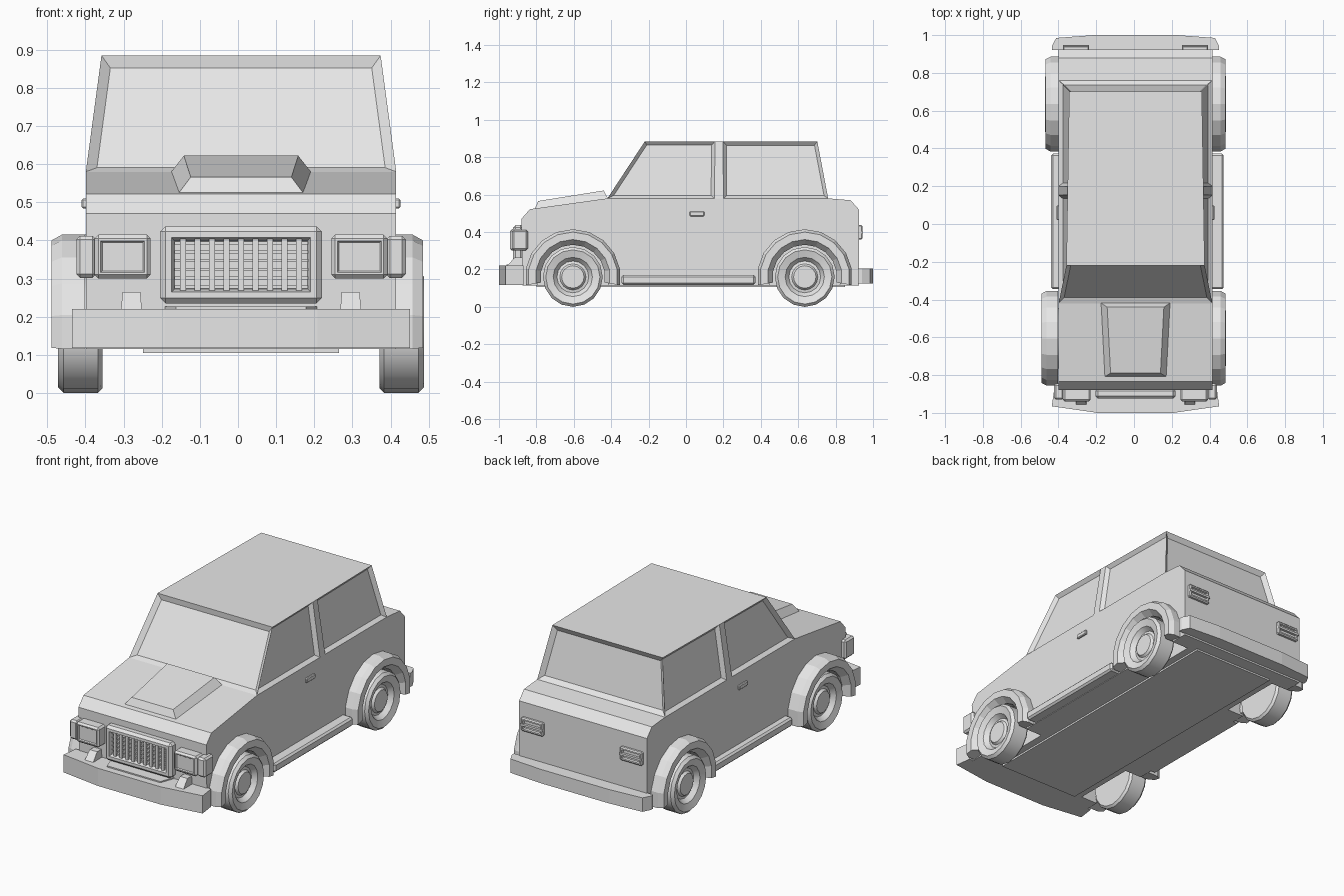
import bpy, bmesh, math
from mathutils import Vector

old = bpy.data.objects.get("Cube")
if old:
    bpy.data.objects.remove(old, do_unlink=True)

CX = 0.008          # centre line of the car
AXLES = {"front": -0.605, "rear": 0.635}
HUB_Z = 0.16

grey = bpy.data.materials.new("plain_grey")
grey.use_nodes = True
grey.diffuse_color = (0.8, 0.8, 0.8, 1)
for node in grey.node_tree.nodes:
    if node.type == 'BSDF_PRINCIPLED':
        node.inputs["Base Color"].default_value = (0.8, 0.8, 0.8, 1)


def finish(name, bm, smooth=False):
    bmesh.ops.recalc_face_normals(bm, faces=bm.faces[:])
    me = bpy.data.meshes.new(name)
    bm.to_mesh(me)
    bm.free()
    me.materials.append(grey)
    if smooth:
        me.shade_smooth()
        me.set_sharp_from_angle(angle=math.radians(30))
    ob = bpy.data.objects.new(name, me)
    ob.location.x = CX
    bpy.context.collection.objects.link(ob)
    return ob


def prism(name, pts, vec):
    """Flat outline pushed along a vector."""
    bm = bmesh.new()
    face = bm.faces.new([bm.verts.new(p) for p in pts])
    out = bmesh.ops.extrude_face_region(bm, geom=[face])
    moved = [v for v in out["geom"] if isinstance(v, bmesh.types.BMVert)]
    bmesh.ops.translate(bm, verts=moved, vec=vec)
    if not face.is_valid or len(bm.faces) < len(pts) + 2:
        bmesh.ops.holes_fill(bm, edges=bm.edges[:], sides=0)
    return finish(name, bm)


def box(name, x, y, z, bevel=0, insets=(), facing=-1):
    """Box from ranges; insets are (width, depth) steps on the front or back."""
    bm = bmesh.new()
    bmesh.ops.create_cube(bm, size=1)
    for v in bm.verts:
        v.co = Vector([min(r) if c < 0 else max(r) for c, r in zip(v.co, (x, y, z))])
    if bevel:
        bmesh.ops.bevel(bm, geom=bm.edges[:], offset=bevel, segments=1,
                        affect='EDGES', profile=0.5)
    bmesh.ops.recalc_face_normals(bm, faces=bm.faces[:])
    panel = max(bm.faces, key=lambda f: f.calc_center_median().y * facing)
    for width, depth in insets:
        bmesh.ops.inset_individual(bm, faces=[panel], thickness=width,
                                   depth=depth, use_even_offset=True)
    return finish(name, bm)


def frustum(name, base, top):
    bm = bmesh.new()
    b = [bm.verts.new(p) for p in base]
    t = [bm.verts.new(p) for p in top]
    bm.faces.new(b)
    bm.faces.new(t)
    for i in range(len(b)):
        j = (i + 1) % len(b)
        bm.faces.new((b[i], b[j], t[j], t[i]))
    return finish(name, bm)


def sweep(name, profile, side, yc, angles, full, smooth=False):
    """Sweep a closed (radius, x) profile around an axle."""
    bm = bmesh.new()
    rings = [[bm.verts.new((side * x, yc + r * math.cos(a), HUB_Z + r * math.sin(a)))
              for r, x in profile] for a in angles]
    n = len(profile)
    pairs = list(zip(rings, rings[1:]))
    if full:
        pairs.append((rings[-1], rings[0]))
    for p, q in pairs:
        for i in range(n if not full else n - 1):
            j = (i + 1) % n
            bm.faces.new((p[i], p[j], q[j], q[i]))
    if full:
        bmesh.ops.remove_doubles(bm, verts=bm.verts[:], dist=0.0001)
    else:
        bm.faces.new(rings[0])
        bm.faces.new(rings[-1])
    return finish(name, bm, smooth)


# Lower body, side outline extruded across the width
W = 0.407
outline = [(-0.875, 0.115), (-0.88, 0.47), (-0.835, 0.522), (-0.42, 0.58),
           (0.76, 0.58), (0.88, 0.57), (0.925, 0.52), (0.925, 0.115)]
body = prism("lower_body", [(-W, y, z) for y, z in outline], (2 * W, 0, 0))

# Wheel wells cut out of the body
for end, yc in AXLES.items():
    for s in (-1, 1):
        ring = [(s * 0.3, yc + 0.195 * math.cos(k * math.tau / 16),
                 HUB_Z + 0.195 * math.sin(k * math.tau / 16)) for k in range(16)]
        cutter = prism("well_cutter", ring, (s * 0.3, 0, 0))
        cut = body.modifiers.new("well", 'BOOLEAN')
        cut.operation = 'DIFFERENCE'
        cut.solver = 'EXACT'
        cut.object = cutter
        bpy.context.view_layer.update()
        shape = body.evaluated_get(bpy.context.evaluated_depsgraph_get())
        new_mesh = bpy.data.meshes.new_from_object(shape)
        body.modifiers.clear()
        body.data = new_mesh
        bpy.data.objects.remove(cutter, do_unlink=True)

# Cabin with recessed glass and a door pillar
bm = bmesh.new()
low_y, top_y = (-0.42, 0.152, 0.2, 0.76), (-0.22, 0.155, 0.198, 0.702)
rows = {}
for s in (-1, 1):
    rows[s] = ([bm.verts.new((s * W, y, 0.58)) for y in low_y],
               [bm.verts.new((s * (0.366 - 0.016 * (y + 0.22)), y, 0.885)) for y in top_y])
(rl, rt), (ll, lt) = rows[-1], rows[1]
glass = [bm.faces.new((rl[0], ll[0], lt[0], rt[0])),
         bm.faces.new((rl[3], ll[3], lt[3], rt[3]))]
side_glass = []
for lo, hi in rows.values():
    panes = [bm.faces.new((lo[i], lo[i + 1], hi[i + 1], hi[i])) for i in range(3)]
    side_glass += [panes[0], panes[2]]
bm.faces.new(rt + lt[::-1])
bm.faces.new(rl + ll[::-1])
bmesh.ops.recalc_face_normals(bm, faces=bm.faces[:])
for panes, width in ((glass, 0.026), (side_glass, 0.018)):
    bmesh.ops.inset_individual(bm, faces=panes, thickness=width, depth=-0.02,
                               use_even_offset=True)
finish("cabin", bm)

# Bonnet scoop
frustum("bonnet_scoop",
        [(-0.165, -0.81, 0.522), (0.165, -0.81, 0.522), (0.187, -0.415, 0.575), (-0.187, -0.415, 0.575)],
        [(-0.132, -0.79, 0.566), (0.132, -0.79, 0.566), (0.15, -0.44, 0.622), (-0.15, -0.44, 0.622)])

# Wheels and flared arches
wheel = [(0, 0.458), (0.06, 0.458), (0.07, 0.445), (0.085, 0.442), (0.105, 0.468),
         (0.145, 0.48), (0.16, 0.465), (0.16, 0.375), (0.148, 0.363), (0, 0.363)]
arch = [(0.255, 0.39), (0.255, 0.45), (0.24, 0.477), (0.2, 0.477), (0.172, 0.44), (0.172, 0.39)]
for end, yc in AXLES.items():
    for s, side in ((-1, "right"), (1, "left")):
        sweep(f"{end}_{side}_wheel", wheel, s, yc,
              [k * math.tau / 16 for k in range(16)], True, True)
        flare = sweep(f"{end}_{side}_arch", arch, s, yc,
                      [math.radians(-10 + 20 * k) for k in range(11)], False)
        if (end, side) == ("front", "right"):
            flare.location.x -= 0.02

# Bumpers
front_plan = [(0.43, -0.87), (0.443, -0.965), (0.2, -1.0)]
rear_plan = [(0.443, 0.92), (0.443, 0.94), (0.42, 0.985), (0.22, 1.0)]
for name, half, z0, z1 in (("front_bumper", front_plan, 0.118, 0.22),
                           ("rear_bumper", rear_plan, 0.125, 0.205)):
    pts = half + [(-x, y) for x, y in half[::-1]]
    prism(name, [(x, y, z0) for x, y in pts], (0, 0, z1 - z0))
prism("front_apron", [(-0.2, -0.875, 0.21), (-0.17, -0.96, 0.21), (0.17, -0.96, 0.21),
                      (0.2, -0.875, 0.21)], (0, 0, 0.017))
box("floor_plate", (-0.257, 0.257), (-0.8, 0.85), (0.105, 0.12))

# Grille frame and its bars
box("grille_frame", (-0.212, 0.212), (-0.925, -0.87), (0.235, 0.437), 0.014,
    [(0.016, 0), (0.008, -0.03)])
for i in range(9):
    x = -0.152 + i * 0.038
    box("grille_upright", (x - 0.008, x + 0.008), (-0.914, -0.89), (0.268, 0.405))
for i in range(6):
    z = 0.278 + i * 0.023
    box("grille_crossbar", (-0.175, 0.175), (-0.908, -0.89), (z - 0.004, z + 0.004))

# Paired details on both sides
for s, side in ((-1, "right"), (1, "left")):
    def span(a, b):
        return (s * a, s * b)
    box(side + "_headlight", span(0.237, 0.384), (-0.94, -0.87), (0.3, 0.415), 0.01,
        [(0.006, 0), (0.004, -0.006)])
    box(side + "_corner_light", span(0.38, 0.432), (-0.93, -0.845), (0.302, 0.412), 0.01)
    frustum(side + "_bumper_bracket",
            [(s * x, y, 0.215) for x, y in ((0.26, -0.96), (0.315, -0.96), (0.315, -0.87), (0.26, -0.87))],
            [(s * x, y, 0.265) for x, y in ((0.264, -0.915), (0.311, -0.915), (0.311, -0.87), (0.264, -0.87))])
    box(side + "_door_handle", span(0.4, 0.418), (0.02, 0.098), (0.484, 0.51), 0.004)
    box(side + "_tail_light", span(0.245, 0.385), (0.91, 0.943), (0.36, 0.437), 0.006,
        [(0.008, 0), (0.003, -0.01)], 1)
    box(side + "_tail_light_bar", span(0.245, 0.385), (0.92, 0.947), (0.392, 0.404))
    sill = box(side + "_sill", span(0.37, 0.467 if s > 0 else 0.448),
               (-0.345, 0.372), (0.118, 0.17), 0.01)
